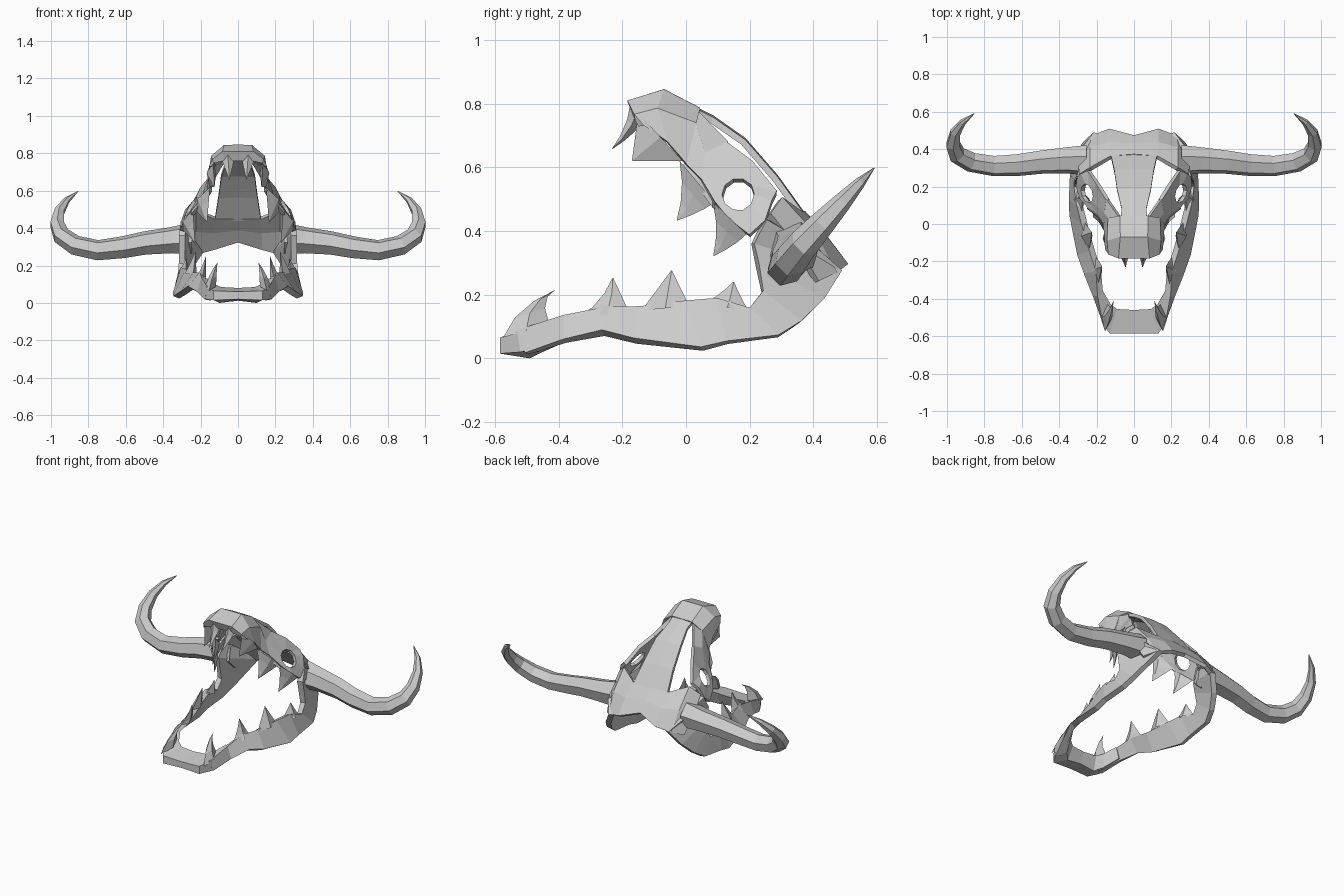
import bpy, bmesh, math
from mathutils import Vector as V


def grid(name, rows, thick=0.0, ring=False, loop=False, cap=False):
    """Skin rows of points; mirror across x; optional thickness."""
    bm = bmesh.new()
    vs = [[bm.verts.new(p) for p in r] for r in rows]
    n = len(rows[0])
    pairs = list(zip(vs, vs[1:])) + ([(vs[-1], vs[0])] if loop else [])
    for a, b in pairs:
        for i in range(n if ring else n - 1):
            j = (i + 1) % n
            bm.faces.new((a[i], a[j], b[j], b[i]))
    if cap:
        bm.faces.new(vs[-1])
    bmesh.ops.recalc_face_normals(bm, faces=bm.faces)
    me = bpy.data.meshes.new(name)
    bm.to_mesh(me)
    bm.free()
    ob = bpy.data.objects.new(name, me)
    bpy.context.collection.objects.link(ob)
    m = ob.modifiers.new("mirror", 'MIRROR')
    m.use_clip = True
    if thick:
        s = ob.modifiers.new("thickness", 'SOLIDIFY')
        s.thickness = thick
        s.offset = 0
    return ob


def tooth(name, front, back, tip, thick, bend=(0, 0, 0)):
    """Flattened curved spike on a diamond base."""
    f, b, t, bend = V(front), V(back), V(tip), V(bend)
    mid, side = (f + b) / 2, V((thick, 0, 0))
    base = [f, mid + side, b, mid - side]
    rows = [base]
    for k in (0.35, 0.7, 0.985):
        rows.append([p.lerp(t, k) + bend * (4 * k * (1 - k)) for p in base])
    grid(name, rows, ring=True, cap=True)


# Horns: tapered six-sided sweep
path = [V(p) for p in [(.25, .34, .345), (.36, .34, .335), (.5, .33, .32), (.62, .315, .297),
                       (.75, .31, .282), (.87, .33, .308), (.945, .37, .36), (.967, .425, .42),
                       (.955, .49, .49), (.915, .545, .55), (.855, .59, .597)]]
radii = [.085, .072, .064, .06, .056, .054, .049, .041, .03, .018, .002]
rows = []
for i, (p, r) in enumerate(zip(path, radii)):
    d = (path[min(i + 1, len(path) - 1)] - path[max(i - 1, 0)]).normalized()
    u = V((0, 1, -1)).normalized()
    w = d.cross(u).normalized()
    rows.append([p + r * (math.cos(a) * u + math.sin(a) * w)
                 for a in [math.tau * k / 6 for k in range(6)]])
grid("horn", rows, ring=True, cap=True)

# Snout: folded roof with drooping sides and a front lip
grid("snout", [
    [(0, -.155, .765), (.075, -.155, .765), (.125, -.15, .75), (.14, -.14, .73)],
    [(0, -.175, .805), (.08, -.175, .805), (.13, -.155, .765), (.145, -.13, .73)],
    [(0, -.07, .835), (.07, -.07, .835), (.135, -.09, .78), (.148, -.06, .68)],
    [(0, .04, .777), (.07, .04, .777), (.13, .03, .735), (.155, 0, .61)]], .022)

# Long central roof plate between the side slots
grid("roof_plate", [[(0, y, z), (w, y, z - .006)] for y, z, w in
     [(.03, .78, .07), (.08, .755, .066), (.18, .685, .09), (.28, .57, .105), (.37, .445, .125)]], .02)

# Cranium: wide rear panel falling to the notched back edge
grid("cranium", [
    [(0, .365, .455), (.125, .355, .455), (.23, .295, .50), (.285, .26, .45)],
    [(0, .42, .395), (.13, .43, .38), (.23, .40, .385), (.29, .35, .34)],
    [(0, .465, .33), (.13, .50, .29), (.22, .465, .265), (.27, .41, .24)]], .024)

# Eye socket: ring of bone around a ten-sided hole
outer = [(.275, .27, .49), (.24, .285, .52), (.19, .21, .615), (.14, .13, .675), (.15, .06, .64),
         (.185, .05, .56), (.24, .09, .49), (.28, .135, .435), (.30, .20, .385), (.295, .25, .43)]
inner = []
for k in range(10):
    a = math.tau * k / 10
    y, z = .165 + .05 * math.cos(a), .51 + .05 * math.sin(a)
    inner.append((.242 - .6 * (z - .51) + .2 * (y - .165), y, z))
grid("eye_socket", [outer, inner], .022, ring=True)

# Cheek linking snout to eye socket
grid("cheek", [[(.07, .03, .777), (.13, .03, .735), (.15, 0, .61)],
               [(.14, .13, .675), (.15, .06, .64), (.185, .05, .56)]], .022)
grid("cheek_edge", [[(.15, 0, .61), (.148, -.01, .60)],
                    [(.185, .05, .56), (.185, .04, .54)],
                    [(.24, .09, .49), (.245, .09, .47)]], .022)

# Jaw sides: upper edge / lower edge pairs sweeping up to the cranium
grid("jaw_side", [
    [(.15, -.53, .085), (.16, -.50, .015)],
    [(.18, -.38, .13), (.205, -.38, .055)],
    [(.19, -.25, .152), (.255, -.26, .08)],
    [(.225, -.14, .155), (.29, -.16, .055)],
    [(.265, 0, .175), (.33, .05, .03)],
    [(.29, .10, .185), (.332, .13, .05)],
    [(.305, .20, .155), (.325, .29, .07)],
    [(.30, .24, .21), (.30, .36, .115)],
    [(.30, .225, .29), (.26, .43, .185)],
    [(.30, .21, .36), (.20, .485, .275)],
    [(.29, .25, .44), (.25, .42, .34)]], .034)

# Jaw front: chin bar
grid("chin", [
    [(0, -.46, .08), (0, -.585, .06), (0, -.585, .02), (0, -.49, .012)],
    [(.09, -.455, .085), (.13, -.585, .065), (.13, -.585, .015), (.10, -.49, 0)],
    [(.125, -.43, .10), (.17, -.53, .085), (.17, -.52, .02), (.14, -.45, .02)],
    [(.165, -.36, .13), (.19, -.37, .13), (.21, -.37, .06), (.185, -.36, .06)]], ring=True, cap=True)

# Lower teeth
tooth("lower_fang", (.155, -.575, .065), (.14, -.43, .11), (.11, -.41, .215), .03, (0, -.022, .012))
tooth("lower_tooth_front", (.195, -.34, .13), (.205, -.18, .145), (.17, -.23, .255), .028, (0, .008, -.015))
tooth("lower_tooth_middle", (.24, -.14, .15), (.265, .01, .165), (.225, -.045, .278), .03)
tooth("lower_tooth_back", (.28, .06, .175), (.305, .2, .145), (.275, .15, .242), .03, (0, 0, -.006))

# Upper teeth
tooth("front_fang", (.055, -.175, .80), (.055, -.13, .75), (.045, -.235, .655), .036, (0, .012, 0))
tooth("upper_tooth_front", (.135, -.15, .77), (.15, -.01, .62), (.125, -.17, .62), .025)
tooth("upper_tooth_middle", (.15, -.02, .62), (.225, .09, .49), (.165, -.03, .432), .03, (0, .012, 0))
tooth("upper_tooth_back", (.24, .085, .49), (.295, .19, .39), (.23, .085, .32), .028, (0, .01, 0))
